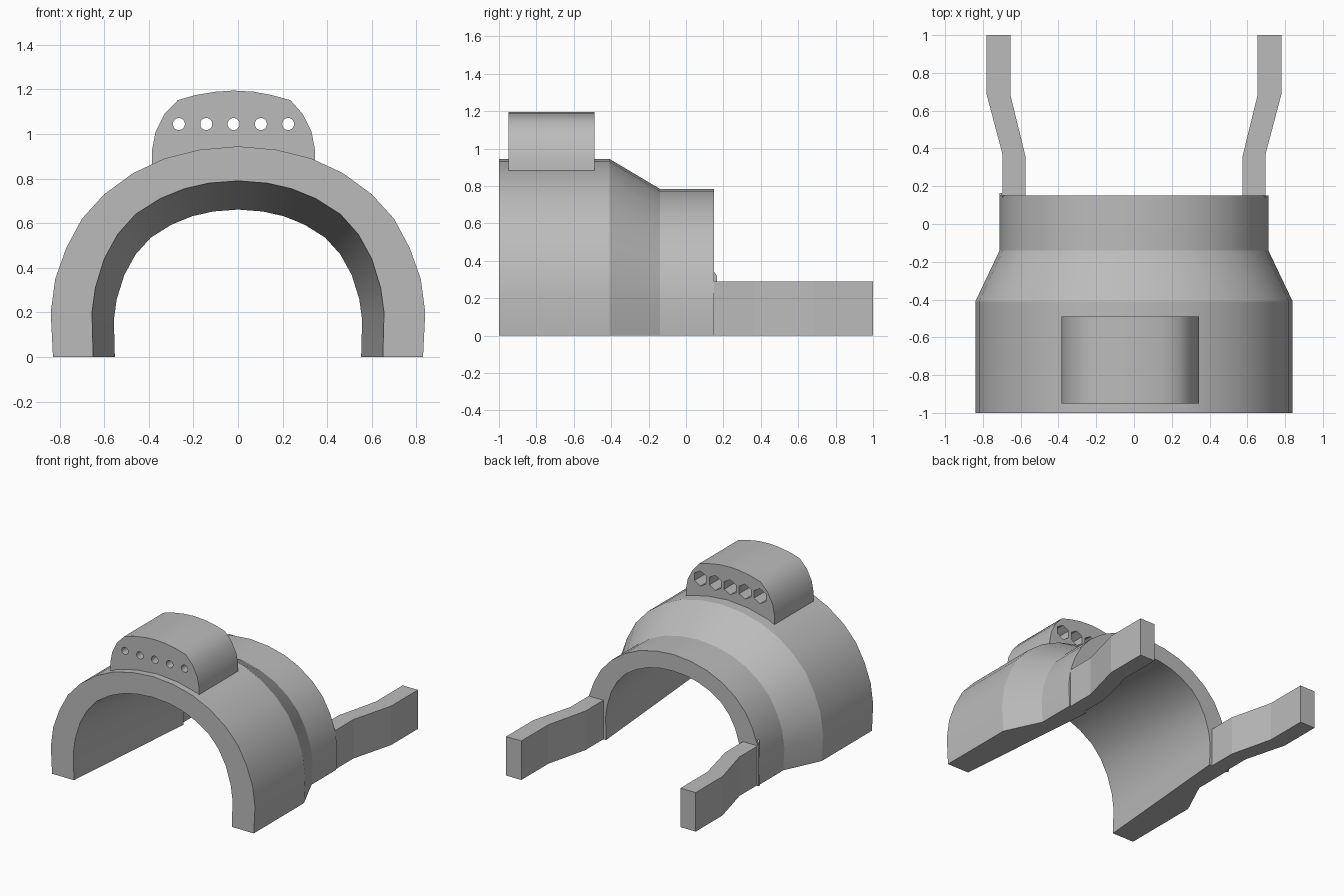
import bpy, bmesh, math
from mathutils import Matrix, Vector

cube = bpy.data.objects.get("Cube")
if cube:
    bpy.data.objects.remove(cube, do_unlink=True)

grey = bpy.data.materials.new("plain grey")
grey.use_nodes = True
colour = (0.5, 0.5, 0.5, 1)
grey.diffuse_color = colour
grey.node_tree.nodes["Principled BSDF"].inputs["Base Color"].default_value = colour


def finish(name, bm, smooth=None):
    bmesh.ops.recalc_face_normals(bm, faces=bm.faces)
    mesh = bpy.data.meshes.new(name)
    bm.to_mesh(mesh)
    bm.free()
    mesh.materials.append(grey)
    obj = bpy.data.objects.new(name, mesh)
    bpy.context.collection.objects.link(obj)
    if smooth:
        bpy.ops.object.select_all(action='DESELECT')
        obj.select_set(True)
        bpy.context.view_layer.objects.active = obj
        bpy.ops.object.shade_smooth_by_angle(angle=math.radians(smooth))
    return obj


def prism(points, offset):
    """Extrude a closed outline along an offset."""
    bm = bmesh.new()
    face = bm.faces.new([bm.verts.new(p) for p in points])
    top = bmesh.ops.extrude_face_region(bm, geom=[face])["geom"]
    bmesh.ops.translate(bm, vec=offset, verts=[v for v in top if isinstance(v, bmesh.types.BMVert)])
    return bm


def mirrored(half):
    return half + [(-x, z) for x, z in reversed(half[:-1])]


# Tapered arch shell: outer and inner arcs lofted through four stations
outer = mirrored([(.83, 0), (.84, .2), (.82, .35), (.77, .49), (.7, .62), (.6, .73),
                  (.47, .825), (.33, .89), (.17, .93), (0, .945)])
inner = mirrored([(.65, 0), (.655, .2), (.64, .31), (.6, .44), (.54, .55), (.46, .64),
                  (.35, .71), (.24, .755), (.13, .78), (0, .79)])
stations = [(-1, 1, 1), (-.41, 1, 1), (-.14, .847, .83), (.15, .847, .83)]
bm = bmesh.new()
rings = []
for y, sx, sz in stations:
    t = (y + 1) / 1.15
    ring = [bm.verts.new((x * sx, y, z * sz)) for x, z in outer]
    ring += [bm.verts.new((x * (1 - .15 * t), y, z * (1 - .163 * t))) for x, z in reversed(inner)]
    rings.append(ring)
count = len(rings[0])
for a, b in zip(rings, rings[1:]):
    for i in range(count):
        j = (i + 1) % count
        bm.faces.new((a[i], a[j], b[j], b[i]))
for ring in (rings[0], rings[-1]):
    for i in range(count // 2 - 1):
        bm.faces.new((ring[i], ring[i + 1], ring[count - 2 - i], ring[count - 1 - i]))
finish("arch_shell", bm, 24)

# Cranked rear arms
arm = [(.575, .14), (.575, .36), (.655, .685), (.655, 1), (.78, 1), (.78, .685), (.695, .365), (.695, .14)]
for side, name in ((1, "left_arm"), (-1, "right_arm")):
    finish(name, prism([(side * x, y, 0) for x, y in arm], (0, 0, .29)))

# Small rib beside the right arm
rib = [(.15, 0), (.165, 0), (.165, .32), (.15, .34)]
finish("right_rib", prism([(-.712, y, z) for y, z in rib], (.014, 0, 0)))

# Domed block on top of the arch
dome = [(-.385, .85), (-.385, .93), (-.37, 1.01), (-.33, 1.09), (-.27, 1.152), (-.19, 1.175),
        (-.1, 1.19), (-.02, 1.195), (.07, 1.19), (.15, 1.175), (.235, 1.152), (.29, 1.09),
        (.33, 1.01), (.345, .93), (.345, .85)]
block = finish("top_block", prism([(x, -.95, z) for x, z in dome], (0, .46, 0)))


# Row of round bores with hexagonal pockets behind them
def bore_row(name, sides, radius, start, end):
    bm = bmesh.new()
    for i in range(5):
        place = Matrix.Translation(Vector((-.265 + .1225 * i, (start + end) / 2, 1.045)))
        bmesh.ops.create_cone(bm, cap_ends=True, segments=sides, radius1=radius, radius2=radius,
                              depth=end - start, matrix=place @ Matrix.Rotation(math.pi / 2, 4, 'X'))
    cutter = finish(name, bm)
    cutter.hide_render = True
    cut = block.modifiers.new(name, 'BOOLEAN')
    cut.object = cutter
    cut.solver = 'EXACT'
    return cutter


cutters = [bore_row("round_bores", 20, .027, -1, -.6),
           bore_row("hex_pockets", 6, .056, -.74, -.4)]
bpy.context.view_layer.update()
block.data = bpy.data.meshes.new_from_object(block.evaluated_get(bpy.context.evaluated_depsgraph_get()))
block.modifiers.clear()
for cutter in cutters:
    bpy.data.objects.remove(cutter, do_unlink=True)
bpy.ops.object.select_all(action='DESELECT')
block.select_set(True)
bpy.context.view_layer.objects.active = block
bpy.ops.object.shade_smooth_by_angle(angle=math.radians(35))
